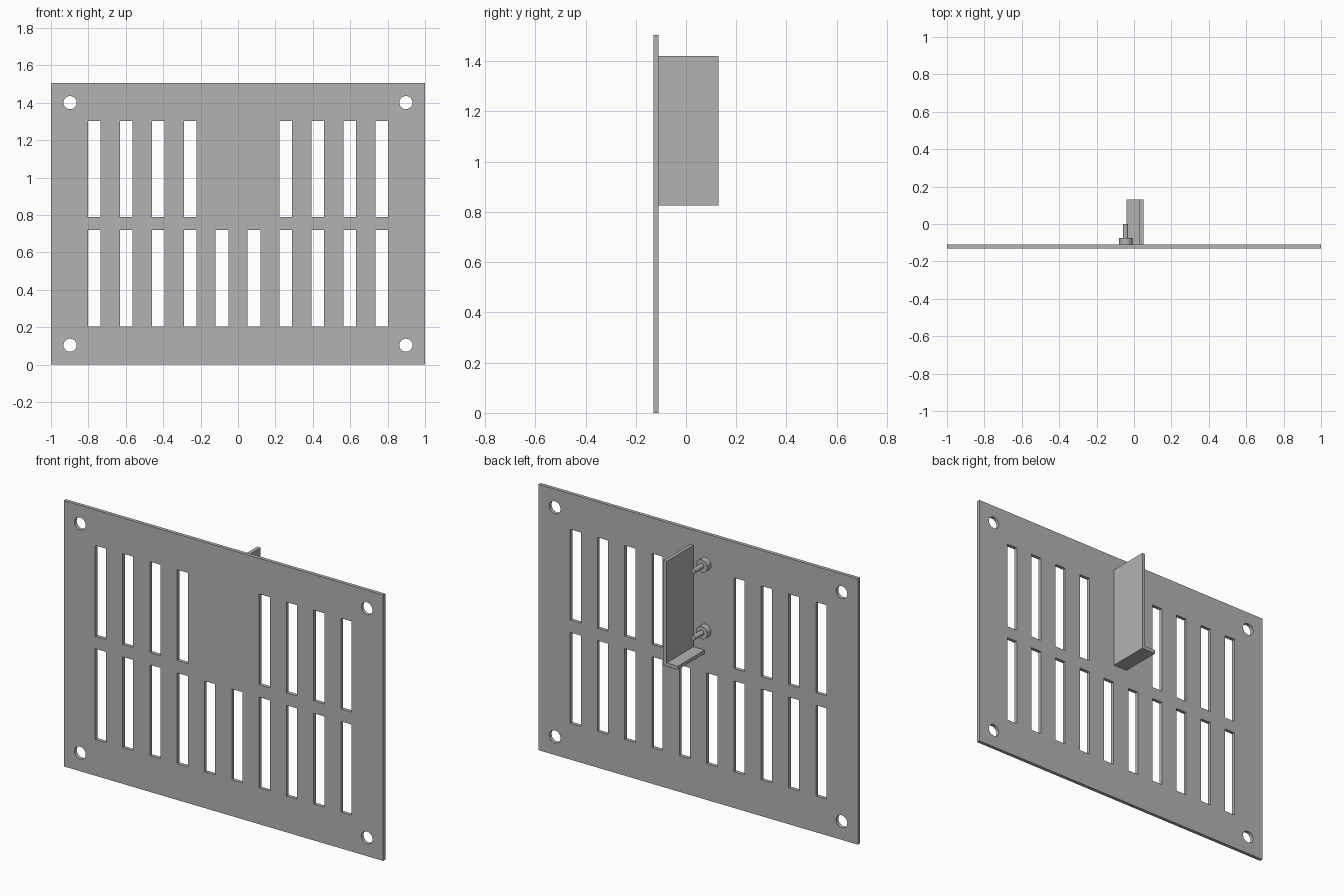
import bpy, bmesh
from math import cos, sin, pi, radians
from mathutils import Matrix

cube = bpy.data.objects.get("Cube")
if cube:
    bpy.data.objects.remove(cube, do_unlink=True)

grey = bpy.data.materials.new("plain grey")
grey.use_nodes = True
colour = (0.45, 0.45, 0.45, 1)
grey.diffuse_color = colour
grey.node_tree.nodes["Principled BSDF"].inputs["Base Color"].default_value = colour

WIDTH, HEIGHT, THICK = 2.0, 1.505, 0.02
PLATE_Y = -0.12                      # middle of the plate
BACK = PLATE_Y + THICK / 2           # rear face of the plate


def add_object(name, bm):
    bmesh.ops.recalc_face_normals(bm, faces=bm.faces)
    mesh = bpy.data.meshes.new(name)
    bm.to_mesh(mesh)
    bm.free()
    mesh.materials.append(grey)
    obj = bpy.data.objects.new(name, mesh)
    bpy.context.collection.objects.link(obj)
    bpy.ops.object.select_all(action='DESELECT')
    obj.select_set(True)
    bpy.context.view_layer.objects.active = obj
    bpy.ops.object.shade_smooth_by_angle(angle=radians(30))
    return obj


def rectangle(x, z, w, h):
    return [(x + sx * w / 2, z + sz * h / 2)
            for sx, sz in ((-1, -1), (1, -1), (1, 1), (-1, 1))]


def circle(x, z, r, n=32):
    return [(x + r * cos(2 * pi * i / n), z + r * sin(2 * pi * i / n)) for i in range(n)]


def face_plate():
    # Outline, slots and screw holes as one filled, extruded profile
    loops = [rectangle(0, HEIGHT / 2, WIDTH, HEIGHT)]
    for i in range(10):
        x = (i - 4.5) * 0.171
        loops.append(rectangle(x, 0.462, 0.067, 0.514))
        if i not in (4, 5):
            loops.append(rectangle(x, 1.046, 0.067, 0.514))
    for x in (-0.898, 0.898):
        for z in (0.104, HEIGHT - 0.104):
            loops.append(circle(x, z, 0.035))
    curve = bpy.data.curves.new("plate_profile", 'CURVE')
    curve.dimensions = '2D'
    curve.fill_mode = 'BOTH'
    curve.extrude = THICK / 2
    for loop in loops:
        spline = curve.splines.new('POLY')
        spline.points.add(len(loop) - 1)
        for point, (x, z) in zip(spline.points, loop):
            point.co = (x, z, 0, 1)
        spline.use_cyclic_u = True
    helper = bpy.data.objects.new("plate_profile", curve)
    bpy.context.collection.objects.link(helper)
    bpy.context.view_layer.update()
    mesh = helper.evaluated_get(bpy.context.evaluated_depsgraph_get()).to_mesh()
    bm = bmesh.new()
    bm.from_mesh(mesh)
    bpy.data.objects.remove(helper, do_unlink=True)
    bmesh.ops.remove_doubles(bm, verts=bm.verts, dist=0.0001)
    bm.transform(Matrix.Translation((0, PLATE_Y, 0)) @ Matrix.Rotation(pi / 2, 4, 'X'))
    add_object("face_plate", bm)


def bracket():
    # L-shaped section extruded backwards from the plate
    left, right, low, high, t = -0.04, 0.05, 0.825, 1.42, 0.02
    section = [(left, low), (right, low), (right, high), (right - t, high),
               (right - t, low + t), (left, low + t)]
    bm = bmesh.new()
    face = bm.faces.new([bm.verts.new((x, BACK, z)) for x, z in section])
    new = bmesh.ops.extrude_face_region(bm, geom=[face])["geom"]
    verts = [v for v in new if isinstance(v, bmesh.types.BMVert)]
    bmesh.ops.translate(bm, verts=verts, vec=(0, 0.24, 0))
    add_object("lever_bracket", bm)


def stud(name, z):
    # Wide collar with a thin pin, lying along y
    bm = bmesh.new()
    for radius, length in ((0.036, 0.035), (0.014, 0.11)):
        place = (Matrix.Translation((-0.045, BACK + length / 2, z))
                 @ Matrix.Rotation(pi / 2, 4, 'X'))
        bmesh.ops.create_cone(bm, cap_ends=True, segments=32, radius1=radius,
                              radius2=radius, depth=length, matrix=place)
    add_object(name, bm)


face_plate()
bracket()
stud("upper_stud", 1.335)
stud("lower_stud", 0.957)
